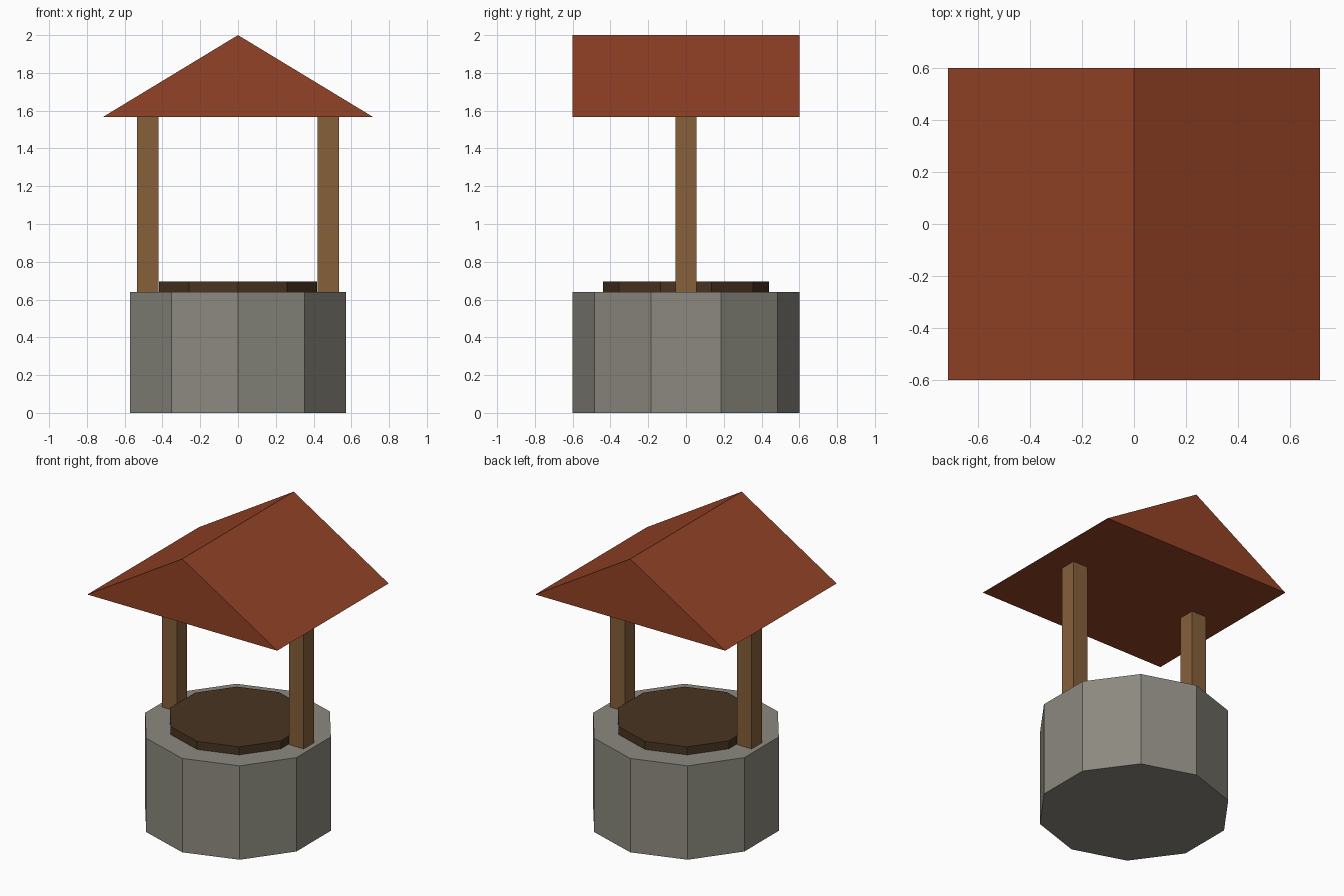
import bpy
import bmesh
from mathutils import Matrix, Vector

cube = bpy.data.objects.get("Cube")
if cube:
    bpy.data.objects.remove(cube, do_unlink=True)


def material(name, rgb):
    mat = bpy.data.materials.new(name)
    mat.use_nodes = True
    color = (*rgb, 1.0)
    mat.diffuse_color = color
    mat.node_tree.nodes["Principled BSDF"].inputs["Base Color"].default_value = color
    return mat


stone = material("grey stone", (0.26, 0.25, 0.21))
wood = material("post wood", (0.24, 0.115, 0.042))
dark_wood = material("dark wood", (0.066, 0.034, 0.015))
tile = material("roof red", (0.29, 0.054, 0.019))


def add_object(name, bm, mat):
    bmesh.ops.recalc_face_normals(bm, faces=bm.faces)
    mesh = bpy.data.meshes.new(name)
    bm.to_mesh(mesh)
    bm.free()
    mesh.materials.append(mat)
    obj = bpy.data.objects.new(name, mesh)
    bpy.context.collection.objects.link(obj)
    return obj


def extrude_profile(name, points, direction, mat):
    bm = bmesh.new()
    face = bm.faces.new([bm.verts.new(p) for p in points])
    result = bmesh.ops.extrude_face_region(bm, geom=[face], use_keep_orig=True)
    top = [v for v in result["geom"] if isinstance(v, bmesh.types.BMVert)]
    bmesh.ops.translate(bm, verts=top, vec=direction)
    return add_object(name, bm, mat)


def decagon(name, radius, bottom, top, mat):
    # First corner points along +y
    points = [Matrix.Rotation(i * 0.6283185, 3, "Z") @ Vector((0, radius, bottom))
              for i in range(10)]
    return extrude_profile(name, points, (0, 0, top - bottom), mat)


# Stone wall and the lid on top of it
decagon("well_wall", 0.6, 0, 0.64, stone)
decagon("well_lid", 0.44, 0.64, 0.695, dark_wood)

# Two square posts
half = 0.056
for name, x in (("left_post", 0.478), ("right_post", -0.478)):
    corners = [(x + sx * half, sy * half, 0.64)
               for sx, sy in ((-1, -1), (1, -1), (1, 1), (-1, 1))]
    extrude_profile(name, corners, (0, 0, 0.926), wood)

# Solid gabled roof
gable = [(-0.716, -0.6, 1.566), (0.716, -0.6, 1.566), (0, -0.6, 2)]
extrude_profile("roof", gable, (0, 1.2, 0), tile)
